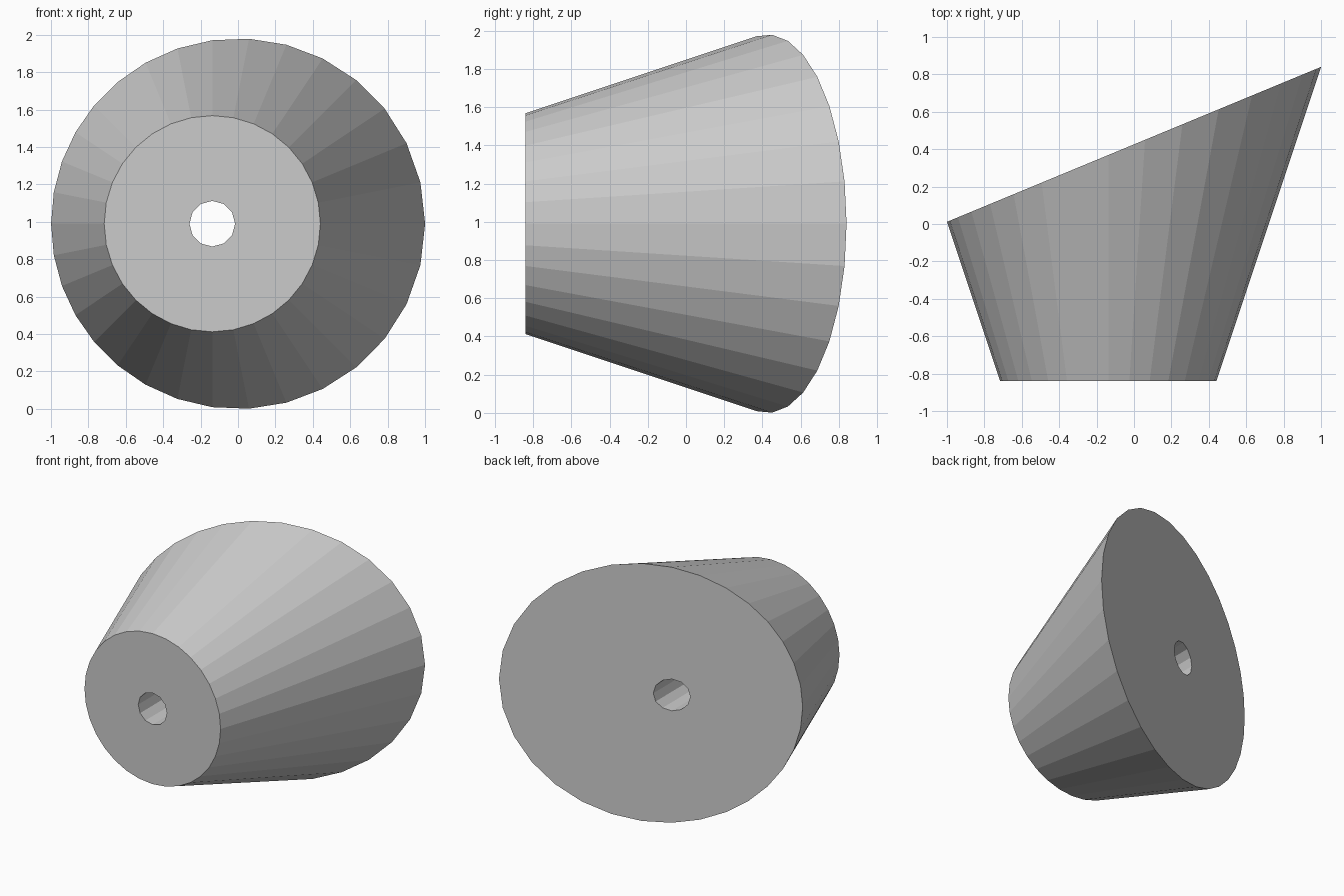
import bpy, bmesh
from math import radians, tan
from mathutils import Matrix, Vector

cube = bpy.data.objects.get("Cube")
if cube:
    bpy.data.objects.remove(cube, do_unlink=True)

AXIS_X, AXIS_Z = -0.1375, 0.99     # centre line, running front to back
FRONT, BACK = -0.84, 1.1           # extent of the cone before the slanted cut
R_FRONT, FLARE = 0.578, 1 / 3      # small radius, radius gained per unit depth

grey = bpy.data.materials.new("plain_grey")
grey.use_nodes = True
colour = (0.6, 0.6, 0.6, 1)
grey.diffuse_color = colour
grey.node_tree.nodes["Principled BSDF"].inputs["Base Color"].default_value = colour


def axial_solid(name, sides, r_front, r_back, y0, y1):
    """Capped cone or cylinder lying along the y axis."""
    bm = bmesh.new()
    place = (Matrix.Translation((AXIS_X, (y0 + y1) / 2, AXIS_Z))
             @ Matrix.Rotation(radians(-90), 4, 'X'))
    bmesh.ops.create_cone(bm, cap_ends=True, segments=sides, radius1=r_front,
                          radius2=r_back, depth=y1 - y0, matrix=place)
    mesh = bpy.data.meshes.new(name)
    obj = bpy.data.objects.new(name, mesh)
    bpy.context.collection.objects.link(obj)
    mesh.materials.append(grey)
    return obj, bm


# Flared body, cut off at a slant across the back
body, bm = axial_solid("tapered_body", 32, R_FRONT,
                       R_FRONT + (BACK - FRONT) * FLARE, FRONT, BACK)
cut = bmesh.ops.bisect_plane(
    bm, geom=bm.verts[:] + bm.edges[:] + bm.faces[:],
    plane_co=Vector((1, 0.84, 0)), plane_no=Vector((-tan(radians(22.5)), 1, 0)),
    clear_outer=True)
rim = [e for e in cut["geom_cut"] if isinstance(e, bmesh.types.BMEdge)]
bmesh.ops.contextual_create(bm, geom=rim)
bmesh.ops.recalc_face_normals(bm, faces=bm.faces[:])
bm.to_mesh(body.data)
bm.free()

# Straight bore through the middle
bore, bm = axial_solid("bore_cutter", 12, 0.122, 0.122, -1.5, 1.5)
bm.to_mesh(bore.data)
bm.free()
bore.hide_render = True

drill = body.modifiers.new("bore", 'BOOLEAN')
drill.operation = 'DIFFERENCE'
drill.solver = 'EXACT'
drill.object = bore
bpy.context.view_layer.objects.active = body
bpy.ops.object.modifier_apply(modifier=drill.name)
bpy.data.objects.remove(bore, do_unlink=True)
